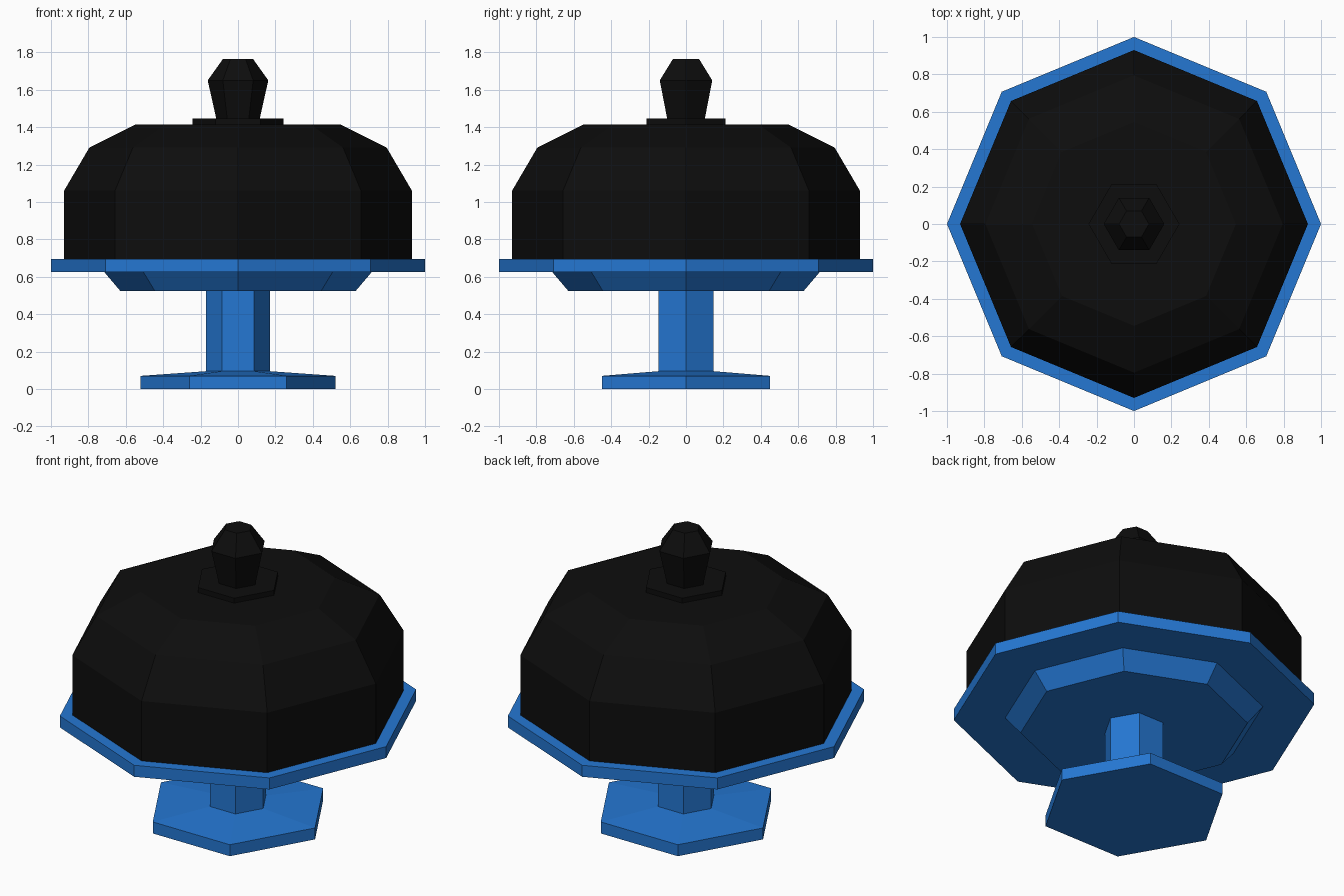
import bpy
import bmesh
from math import cos, sin, tau

if "Cube" in bpy.data.objects:
    bpy.data.objects.remove(bpy.data.objects["Cube"], do_unlink=True)


def make_material(name, rgb):
    mat = bpy.data.materials.new(name)
    mat.use_nodes = True
    color = (*rgb, 1)
    mat.diffuse_color = color
    mat.node_tree.nodes["Principled BSDF"].inputs["Base Color"].default_value = color
    return mat


def lathe(name, sides, profile, mat):
    """Flat-sided turned solid: profile is (radius, height) from bottom to top."""
    bm = bmesh.new()
    rings = [[bm.verts.new((r * cos(tau * i / sides), r * sin(tau * i / sides), z))
              for i in range(sides)] for r, z in profile]
    bm.faces.new(rings[0][::-1])
    bm.faces.new(rings[-1])
    for low, high in zip(rings, rings[1:]):
        for i in range(sides):
            j = (i + 1) % sides
            bm.faces.new((low[i], low[j], high[j], high[i]))
    mesh = bpy.data.meshes.new(name)
    bm.to_mesh(mesh)
    bm.free()
    mesh.materials.append(mat)
    obj = bpy.data.objects.new(name, mesh)
    bpy.context.collection.objects.link(obj)
    return obj


blue = make_material("blue", (0.018, 0.185, 0.65))
black = make_material("black", (0.004, 0.004, 0.004))

# Stand: six-sided foot and stem, eight-sided plate
lathe("foot", 6, [(0.52, 0), (0.52, 0.07), (0.17, 0.095)], blue)
lathe("stem", 6, [(0.17, 0.09), (0.17, 0.53)], blue)
lathe("plate_underside", 8, [(0.63, 0.525), (0.715, 0.625)], blue)
lathe("plate", 8, [(1, 0.625), (1, 0.695)], blue)

# Cover: eight-sided dome with a six-sided collar and knob
lathe("dome", 8, [(0.93, 0.695), (0.93, 1.06), (0.795, 1.29), (0.545, 1.415)], black)
lathe("collar", 6, [(0.243, 1.41), (0.243, 1.445)], black)
lathe("knob", 6, [(0.115, 1.44), (0.162, 1.65), (0.08, 1.765)], black)
